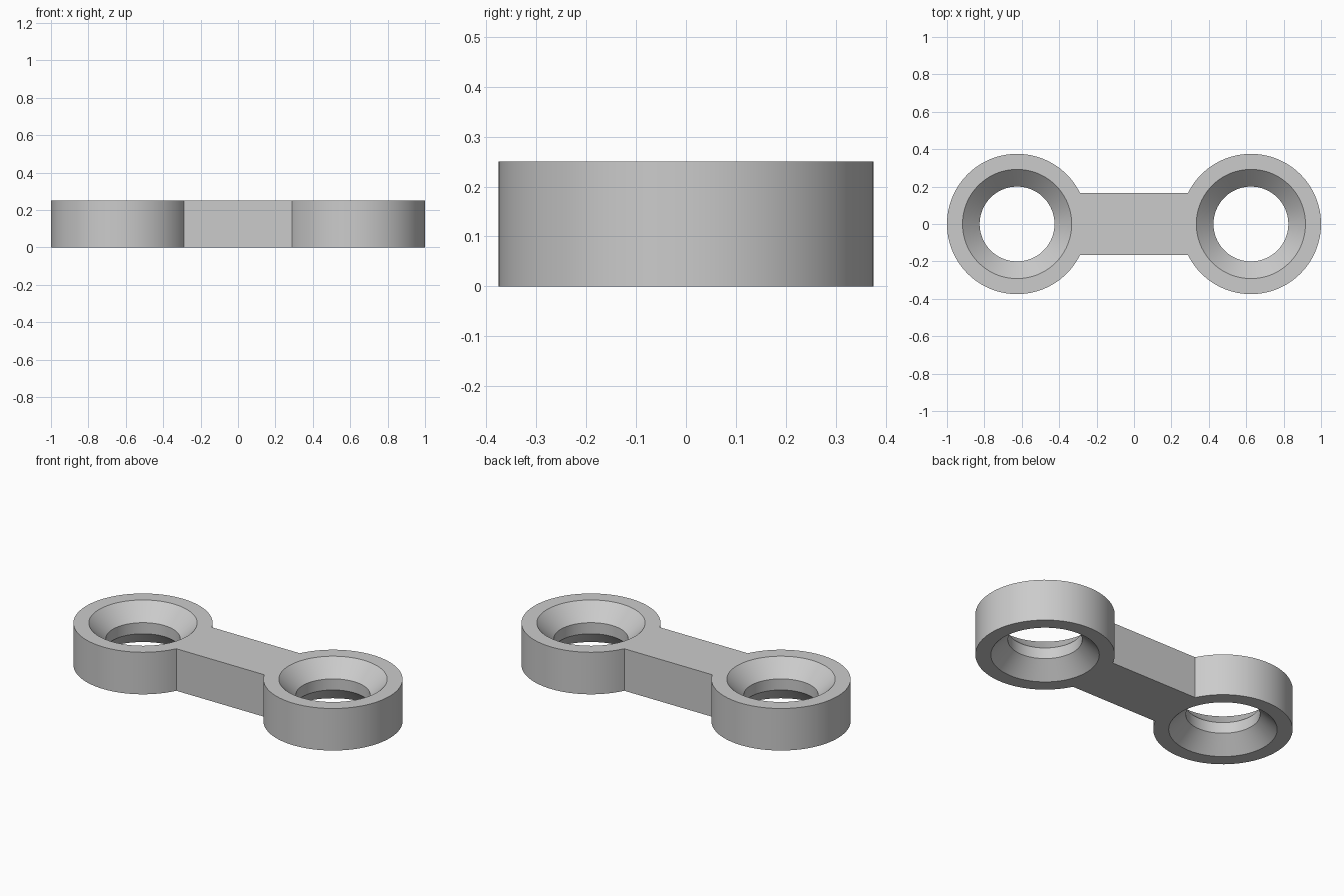
import bpy, bmesh
from math import sin, cos, pi, asin, radians

if "Cube" in bpy.data.objects:
    bpy.data.objects.remove(bpy.data.objects["Cube"], do_unlink=True)

# Main dimensions
HEIGHT = 0.25
CENTRE_X = 0.625
OUTER_R = 0.375
RIM_R = 0.292
HOLE_R = 0.2
BEVEL = 0.092
ARM_HALF = 0.167

grey = bpy.data.materials.new("plain grey")
grey.use_nodes = True
colour = (0.6, 0.6, 0.6, 1)
grey.diffuse_color = colour
grey.node_tree.nodes["Principled BSDF"].inputs["Base Color"].default_value = colour

# Angles round the ring: free outer arc first, then the arc covered by the arm
gap = asin(ARM_HALF / OUTER_R)
FREE, JOINED = 88, 14
angles = [-(pi - gap) + 2 * (pi - gap) * i / FREE for i in range(FREE)]
angles += [pi - gap + 2 * gap * i / JOINED for i in range(JOINED)]
count = len(angles)

# Ring section: outer wall, flat rims, countersinks on both sides, bore
section = [(OUTER_R, 0), (OUTER_R, HEIGHT), (RIM_R, HEIGHT),
           (HOLE_R, HEIGHT - BEVEL), (HOLE_R, BEVEL), (RIM_R, 0)]

bm = bmesh.new()
loops = [[bm.verts.new((CENTRE_X + r * cos(a), r * sin(a), z)) for a in angles]
         for r, z in section]
for k, low in enumerate(loops):
    high = loops[(k + 1) % len(loops)]
    for i in range(count):
        if k == 0 and i >= FREE:
            continue  # the arm joins here, so the wall stays open
        j = (i + 1) % count
        bm.faces.new((low[i], low[j], high[j], high[i]))

# Half of the arm, sharing the open arc of the ring
ends = []
for loop, z in ((loops[0], 0), (loops[1], HEIGHT)):
    arc = loop[FREE:] + [loop[0]]
    back = bm.verts.new((0, ARM_HALF, z))
    front = bm.verts.new((0, -ARM_HALF, z))
    bm.faces.new(arc + [front, back])
    ends.append((arc[0], back, arc[-1], front))
(b0, b1, f0, f1), (t0, t1, u0, u1) = ends
bm.faces.new((b0, b1, t1, t0))
bm.faces.new((f0, f1, u1, u0))
bmesh.ops.recalc_face_normals(bm, faces=bm.faces)

# The open half must face outwards: its top faces point up
if max(bm.faces, key=lambda f: f.calc_center_median().z).normal.z < 0:
    bmesh.ops.reverse_faces(bm, faces=bm.faces)

mesh = bpy.data.meshes.new("double_ring_link")
bm.to_mesh(mesh)
bm.free()
mesh.materials.append(grey)
link = bpy.data.objects.new("double_ring_link", mesh)
bpy.context.collection.objects.link(link)

# Smooth round walls, sharp edges elsewhere
bpy.ops.object.select_all(action='DESELECT')
link.select_set(True)
bpy.context.view_layer.objects.active = link
bpy.ops.object.shade_smooth_by_angle(angle=radians(30))

# Mirror to make the second ring
mirror = link.modifiers.new("Mirror", 'MIRROR')
mirror.use_axis[0] = True
mirror.use_clip = True
